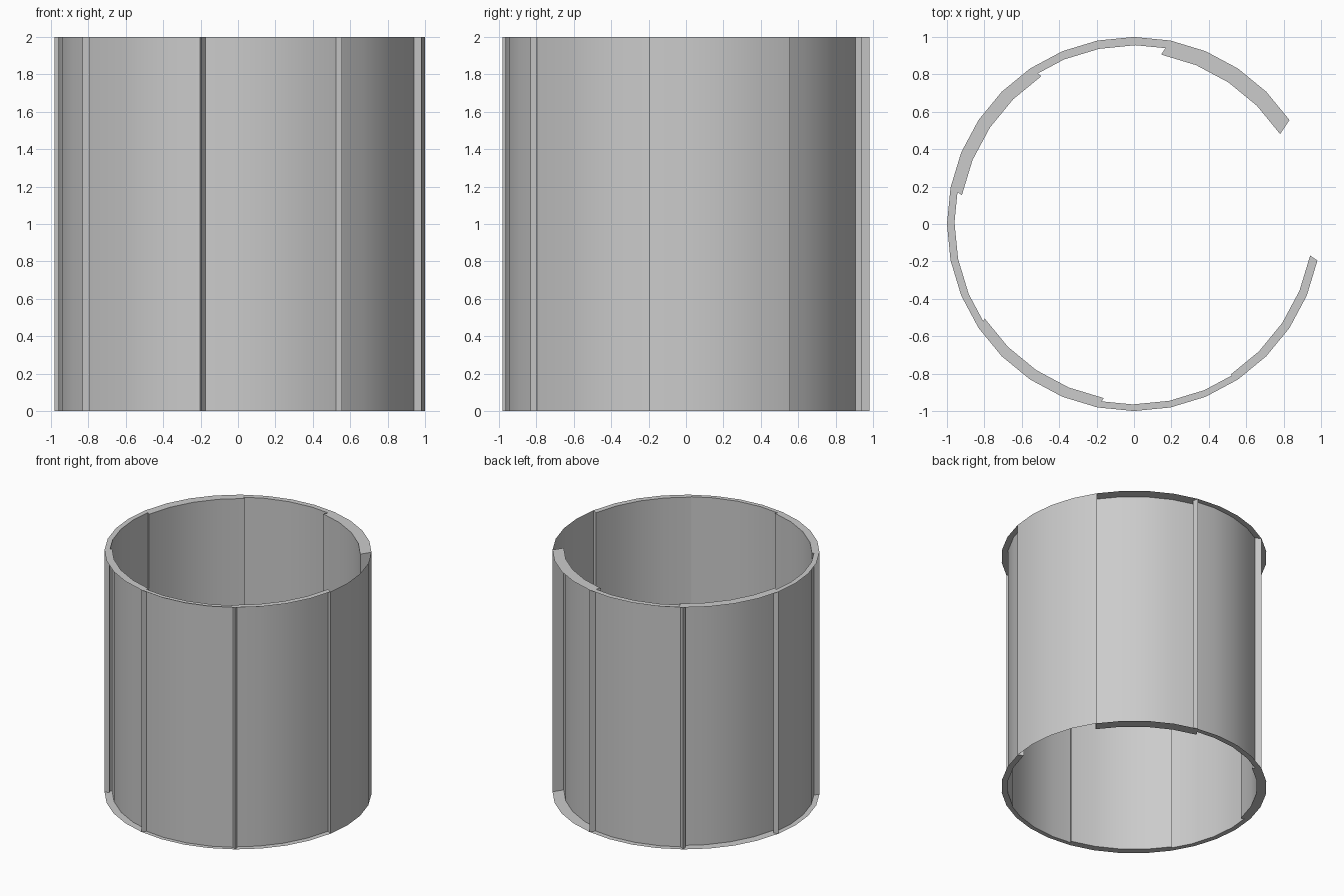
import bpy, bmesh, math
from mathutils import Vector

if "Cube" in bpy.data.objects:
    bpy.data.objects.remove(bpy.data.objects["Cube"])

SIDES, STEPS, HEIGHT = 32, 4, 2.0
# inward push of each 45 degree panel, counter-clockwise from the thick one
DEPTHS = [0.09, 0.045, 0.073, 0.041, 0.06, 0.036, 0.047, 0.0]


def rim_point(i):
    a = 2 * math.pi * i / SIDES
    return Vector((math.cos(a), math.sin(a), 0))


def make_panel(index, depth):
    """Curved wall pushed inward, with flanges back to the open outer rim."""
    first = 3 + index * STEPS
    mid = 2 * math.pi * (first + STEPS / 2) / SIDES
    push = Vector((-math.cos(mid), -math.sin(mid), 0)) * depth
    up = Vector((0, 0, HEIGHT))
    rim = [rim_point(first + k) for k in range(STEPS + 1)]

    bm = bmesh.new()
    low = [bm.verts.new(p + push) for p in rim]
    high = [bm.verts.new(p + push + up) for p in rim]
    if depth > 0:
        out_low = [bm.verts.new(p) for p in rim]
        out_high = [bm.verts.new(p + up) for p in rim]
    for k in range(STEPS):
        # wall
        bm.faces.new((low[k], low[k + 1], high[k + 1], high[k]))
        if depth > 0:
            # bottom and top flanges
            bm.faces.new((low[k + 1], low[k], out_low[k], out_low[k + 1]))
            bm.faces.new((high[k], high[k + 1], out_high[k + 1], out_high[k]))
    if depth > 0:
        # end dividers
        bm.faces.new((low[0], high[0], out_high[0], out_low[0]))
        bm.faces.new((high[-1], low[-1], out_low[-1], out_high[-1]))

    name = f"wall_panel_{index + 1}"
    mesh = bpy.data.meshes.new(name)
    bm.to_mesh(mesh)
    bm.free()
    obj = bpy.data.objects.new(name, mesh)
    bpy.context.collection.objects.link(obj)
    return obj


bpy.ops.object.select_all(action='DESELECT')
for i, d in enumerate(DEPTHS):
    panel = make_panel(i, d)
    panel.select_set(True)
    bpy.context.view_layer.objects.active = panel
bpy.ops.object.shade_smooth_by_angle(angle=math.radians(30))
